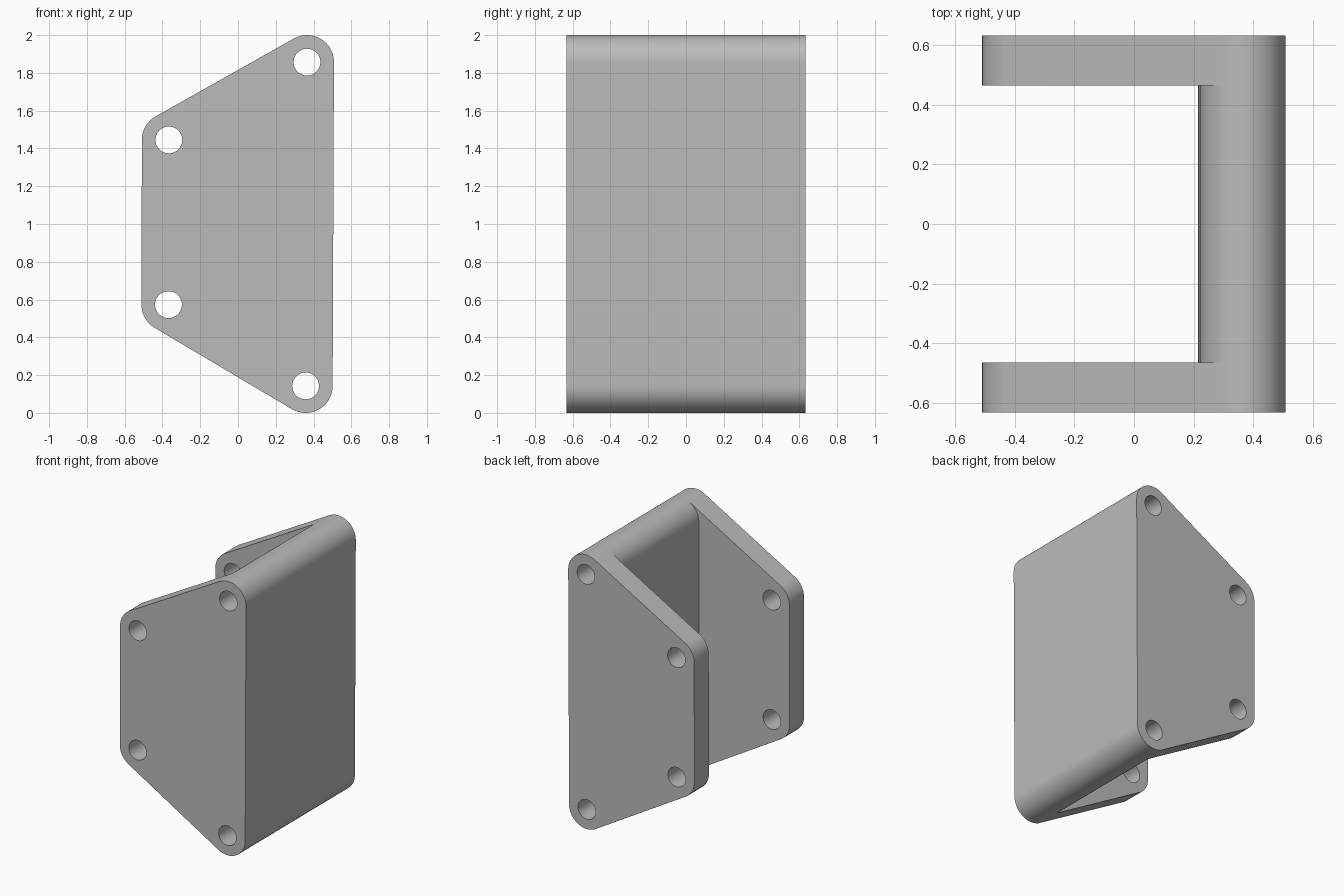
import bpy
import bmesh
from math import atan2, cos, sin, pi, radians, ceil
from mathutils import Vector

cube = bpy.data.objects.get("Cube")
if cube:
    bpy.data.objects.remove(cube, do_unlink=True)

grey = bpy.data.materials.new("plain grey")
grey.use_nodes = True
colour = (0.5, 0.5, 0.5, 1)
grey.diffuse_color = colour
grey.node_tree.nodes["Principled BSDF"].inputs["Base Color"].default_value = colour

CORNER, BORE = 0.143, 0.071      # corner and bolt hole radii
HALF_DEPTH, INNER = 0.633, 0.465  # outer and inner plate faces

# Bolt centres in (x, z), anticlockwise seen from the front
low_right, high_right = Vector((0.358, 0.143)), Vector((0.365, 1.857))
high_left, low_left = Vector((-0.366, 1.445)), Vector((-0.368, 0.573))


def arc(centre, radius, start, sweep, steps):
    return [centre + radius * Vector((cos(start + sweep * i / steps),
                                      sin(start + sweep * i / steps)))
            for i in range(steps + 1)]


def rounded_outline(centres):
    """Outline wrapped tightly round equal circles at the centres."""
    points = []
    for i, c in enumerate(centres):
        arrive = c - centres[i - 1]
        leave = centres[(i + 1) % len(centres)] - c
        start = atan2(arrive.y, arrive.x) - pi / 2
        end = atan2(leave.y, leave.x) - pi / 2
        sweep = (end - start) % (2 * pi)
        points += arc(c, CORNER, start, sweep, ceil(sweep / radians(5)))
    return points


def drilled_solid(name, centres, y0, y1, capped=True):
    """Extrude a rounded outline with a bolt hole at every centre."""
    bm = bmesh.new()
    loops = [rounded_outline(centres)]
    loops += [arc(c, BORE, 0, 2 * pi, 48)[:-1] for c in centres]
    edges = []
    for loop in loops:
        verts = [bm.verts.new((p.x, y0, p.y)) for p in loop]
        edges += [bm.edges.new((v, verts[i - 1])) for i, v in enumerate(verts)]
    bmesh.ops.triangle_fill(bm, edges=edges, use_beauty=True, normal=(0, -1, 0))
    result = bmesh.ops.extrude_face_region(bm, geom=bm.faces[:], use_keep_orig=True)
    moved = [v for v in result["geom"] if isinstance(v, bmesh.types.BMVert)]
    bmesh.ops.translate(bm, verts=moved, vec=(0, y1 - y0, 0))
    bmesh.ops.recalc_face_normals(bm, faces=bm.faces[:])
    if not capped:
        ends = [f for f in bm.faces if abs(f.normal.y) > 0.9]
        bmesh.ops.delete(bm, geom=ends, context="FACES_ONLY")
    mesh = bpy.data.meshes.new(name)
    bm.to_mesh(mesh)
    bm.free()
    mesh.materials.append(grey)
    obj = bpy.data.objects.new(name, mesh)
    bpy.context.collection.objects.link(obj)
    bpy.ops.object.select_all(action="DESELECT")
    obj.select_set(True)
    bpy.context.view_layer.objects.active = obj
    bpy.ops.object.shade_smooth_by_angle(angle=radians(30))
    return obj


# Two four-hole side plates
plate = [low_right, high_right, high_left, low_left]
drilled_solid("front_plate", plate, -HALF_DEPTH, -INNER)
drilled_solid("back_plate", plate, INNER, HALF_DEPTH)

# Round-ended web joining the plates, its ends hidden against them
drilled_solid("joining_web", [low_right, high_right], -INNER, INNER, capped=False)
